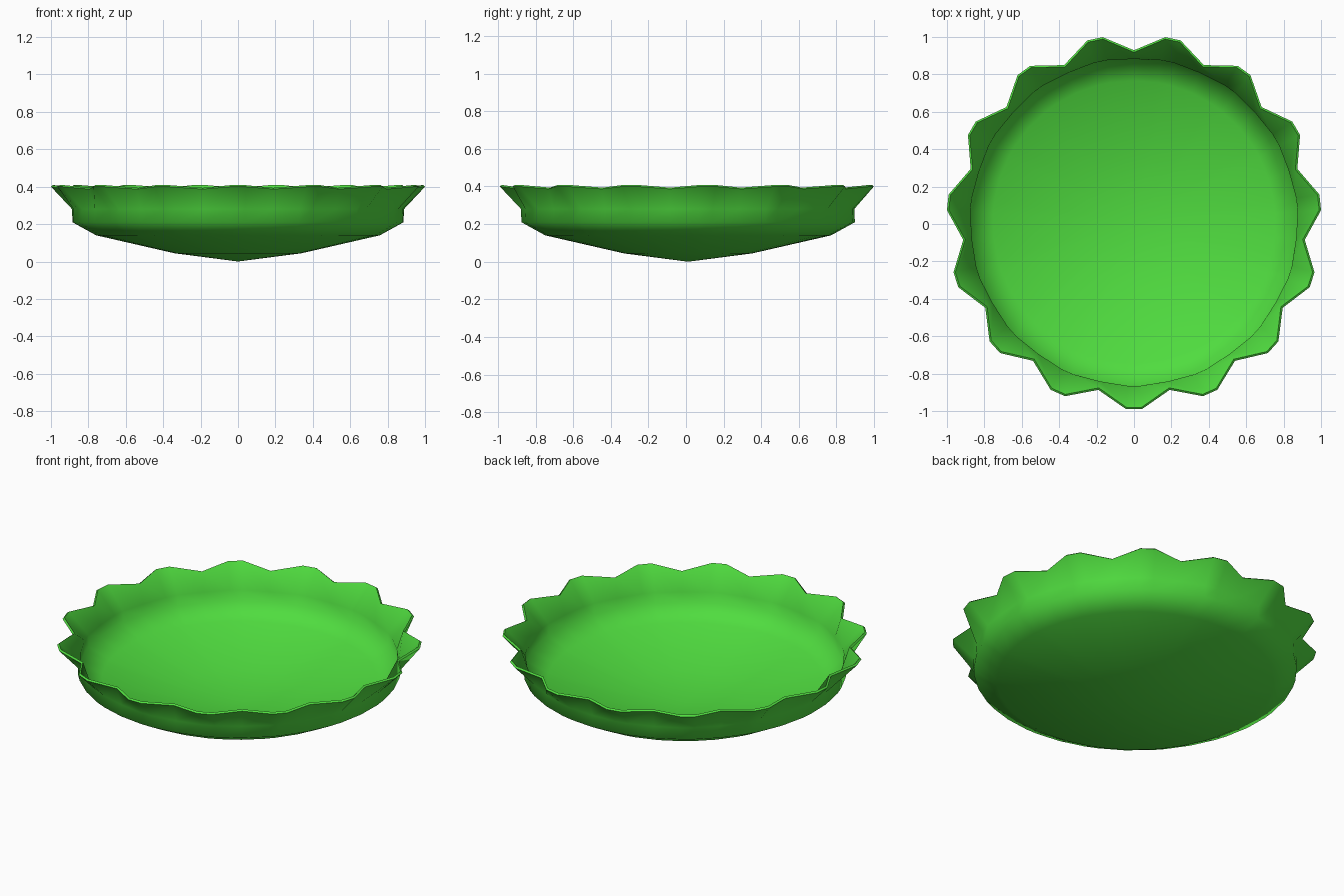
import bpy, bmesh
from math import radians, sin, cos

if "Cube" in bpy.data.objects:
    bpy.data.objects.remove(bpy.data.objects["Cube"])

LOBES = 15
CENTRE_Y = 0.011

# Profile rows: radius at lobe tip, radius at valley, z at tip, z at valley
rows = [
    (0.34, 0.34, 0.044, 0.044),
    (0.76, 0.76, 0.14, 0.14),
    (0.887, 0.887, 0.21, 0.21),
    (0.889, 0.884, 0.28, 0.28),
    (1.002, 0.918, 0.40, 0.387),
]

# Columns: each lobe has two tip points and one valley point
columns = []
for i in range(LOBES):
    a = -90 + i * 360 / LOBES
    columns += [(a - 2.4, True), (a + 2.4, True), (a + 12, False)]

bm = bmesh.new()
centre = bm.verts.new((0, CENTRE_Y, 0.0))
rings = []
for rt, rv, zt, zv in rows:
    ring = []
    for ang, tip in columns:
        r, z = (rt, zt) if tip else (rv, zv)
        t = radians(ang)
        ring.append(bm.verts.new((r * cos(t), CENTRE_Y + r * sin(t), z)))
    rings.append(ring)

n = len(columns)
for j in range(n):
    k = (j + 1) % n
    bm.faces.new((centre, rings[0][k], rings[0][j]))
    for lo, hi in zip(rings, rings[1:]):
        bm.faces.new((lo[j], lo[k], hi[k], hi[j]))

mesh = bpy.data.meshes.new("scalloped_dish")
bm.to_mesh(mesh)
bm.free()
dish = bpy.data.objects.new("scalloped_dish", mesh)
bpy.context.collection.objects.link(dish)

# Thin wall, grown inward from the outer surface
wall = dish.modifiers.new("wall", 'SOLIDIFY')
wall.thickness = 0.013
wall.offset = -1

# Smooth shading with a crisp lip
bpy.context.view_layer.objects.active = dish
dish.select_set(True)
bpy.ops.object.modifier_apply(modifier="wall")
bpy.ops.object.shade_smooth_by_angle(angle=radians(70))

# Green glaze
green = bpy.data.materials.new("green")
green.diffuse_color = (0.08, 0.72, 0.05, 1)
green.use_nodes = True
green.node_tree.nodes["Principled BSDF"].inputs["Base Color"].default_value = green.diffuse_color
mesh.materials.append(green)
